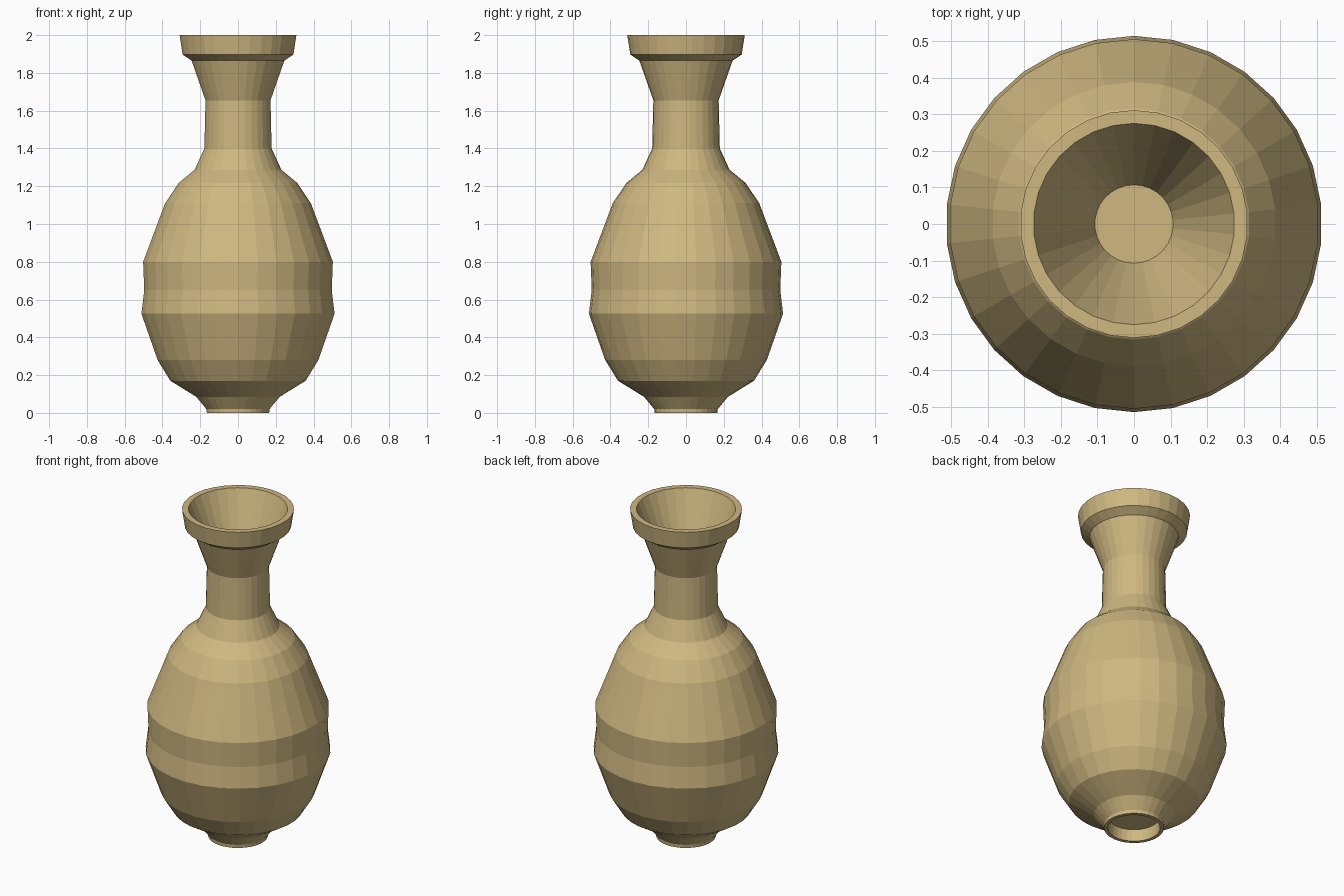
import bpy, bmesh, math

if "Cube" in bpy.data.objects:
    bpy.data.objects.remove(bpy.data.objects["Cube"])

SIDES = 30

clay = bpy.data.materials.new("tan_clay")
clay.diffuse_color = (0.62, 0.48, 0.22, 1.0)
clay.use_nodes = True
clay.node_tree.nodes["Principled BSDF"].inputs["Base Color"].default_value = clay.diffuse_color

# Lathe profile (radius, height): foot recess, foot, belly, neck, lip, mouth
profile = [
    (0.0, 0.07), (0.14, 0.07), (0.145, 0.0),                     # recess under the foot
    (0.166, 0.0), (0.168, 0.02), (0.222, 0.085), (0.36, 0.17),   # foot
    (0.428, 0.28), (0.514, 0.525), (0.499, 0.65), (0.505, 0.80), # belly
    (0.388, 1.11), (0.316, 1.217), (0.231, 1.287),               # shoulder
    (0.179, 1.40), (0.173, 1.655), (0.247, 1.865),               # neck
    (0.295, 1.897), (0.311, 2.0),                                # lip
    (0.275, 2.0), (0.107, 1.58), (0.0, 1.58),                    # mouth
]


def lathe(name, points, sides, material):
    bm = bmesh.new()
    rings = []
    for r, z in points:
        if r == 0:
            rings.append([bm.verts.new((0, 0, z))] * sides)
        else:
            rings.append([bm.verts.new((r * math.sin(2 * math.pi * i / sides),
                                        r * math.cos(2 * math.pi * i / sides), z))
                          for i in range(sides)])
    for low, high in zip(rings, rings[1:]):
        for i in range(sides):
            j = (i + 1) % sides
            corners = dict.fromkeys((low[i], low[j], high[j], high[i]))
            bm.faces.new(list(corners))
    bmesh.ops.recalc_face_normals(bm, faces=bm.faces)
    mesh = bpy.data.meshes.new(name)
    bm.to_mesh(mesh)
    bm.free()
    mesh.materials.append(material)
    obj = bpy.data.objects.new(name, mesh)
    bpy.context.collection.objects.link(obj)
    return obj


lathe("vase", profile, SIDES, clay)
